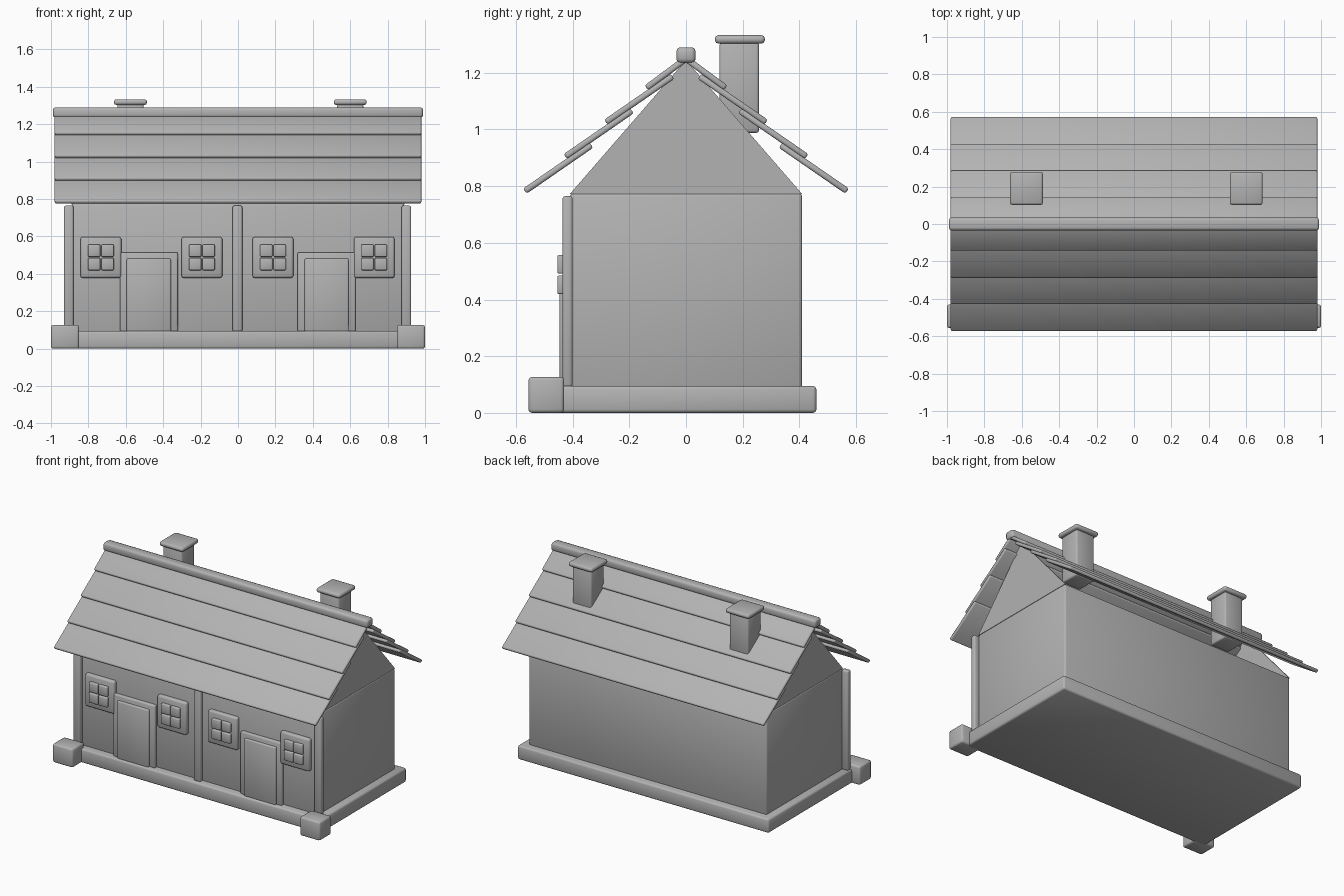
import bpy, bmesh, math
from mathutils import Matrix, Vector

cube = bpy.data.objects.get("Cube")
if cube:
    bpy.data.objects.remove(cube, do_unlink=True)

GREY = (0.45, 0.45, 0.45, 1)
mat = bpy.data.materials.new("plain grey")
mat.use_nodes = True
mat.diffuse_color = GREY
mat.node_tree.nodes["Principled BSDF"].inputs["Base Color"].default_value = GREY


def add_object(name, bm, smooth=False):
    bmesh.ops.recalc_face_normals(bm, faces=bm.faces[:])
    for f in bm.faces:
        f.smooth = smooth
    mesh = bpy.data.meshes.new(name)
    bm.to_mesh(mesh)
    bm.free()
    mesh.materials.append(mat)
    obj = bpy.data.objects.new(name, mesh)
    bpy.context.scene.collection.objects.link(obj)
    return obj


def box(name, x, y, z, bevel=0.01, tilt=0.0):
    """Rounded box given by its (min, max) along each axis, tilted about x."""
    centre = Vector([(a + b) / 2 for a, b in (x, y, z)])
    size = [b - a for a, b in (x, y, z)]
    bm = bmesh.new()
    bmesh.ops.create_cube(bm, size=1, matrix=Matrix.Diagonal((*size, 1)))
    bmesh.ops.bevel(bm, geom=bm.edges[:], offset=bevel, segments=2,
                    profile=0.5, affect='EDGES')
    bmesh.ops.transform(bm, verts=bm.verts[:],
                        matrix=Matrix.Translation(centre) @ Matrix.Rotation(tilt, 4, 'X'))
    return add_object(name, bm, smooth=True)


def around(c, width):
    return (c - width / 2, c + width / 2)


# Base, walls and front corner stones
box("base", (-0.94, 0.94), (-0.46, 0.46), (0, 0.095), 0.012)
box("walls", (-0.89, 0.89), (-0.41, 0.41), (0.085, 0.775), 0.012)
for side, x in (("right", -0.925), ("left", 0.925)):
    box(side + "_corner_stone", around(x, 0.15), (-0.556, -0.43), (0, 0.127), 0.012)

# Thin gable walls closing the attic ends
for side, x in (("right", -0.885), ("left", 0.885)):
    bm = bmesh.new()
    tri = [bm.verts.new((x - 0.004, y, z))
           for y, z in ((-0.41, 0.772), (0.41, 0.772), (0, 1.245))]
    face = bm.faces.new(tri)
    new = bmesh.ops.extrude_face_region(bm, geom=[face])["geom"]
    bmesh.ops.translate(bm, vec=(0.008, 0, 0),
                        verts=[v for v in new if isinstance(v, bmesh.types.BMVert)])
    add_object(side + "_gable", bm)

# Front posts
for side, x in (("right", -0.905), ("middle", -0.003), ("left", 0.9)):
    box(side + "_post", around(x, 0.052), (-0.436, -0.4), (0.09, 0.765), 0.01)

# Doors: surround with a raised leaf
for side, x in (("right", -0.477), ("left", 0.474)):
    box(side + "_door_surround", around(x, 0.31), (-0.432, -0.39), (0.09, 0.515), 0.008)
    box(side + "_door", around(x, 0.236), (-0.446, -0.39), (0.09, 0.482), 0.008)

# Windows: frame with four raised panes
WINDOW_Z = 0.488
for i, x in enumerate((-0.733, -0.193, 0.187, 0.728)):
    box(f"window_frame_{i}", around(x, 0.218), (-0.436, -0.39),
        around(WINDOW_Z, 0.22), 0.012)
    for sx in (-1, 1):
        for sz in (-1, 1):
            box(f"window_pane_{i}", around(x + sx * 0.036, 0.066), (-0.454, -0.42),
                around(WINDOW_Z + sz * 0.036, 0.066), 0.006)

# Overlapping roof boards, mirrored front to back
for row in range(4):
    low = Vector((-0.562 + 0.143 * row, 0.787 + 0.1215 * row))
    run = 0.222 if row < 3 else 0.122
    high = low + Vector((run, run * 0.69 if row < 3 else run * 0.74))
    mid = (low + high) / 2
    length = (high - low).length
    angle = math.atan2(high.y - low.y, high.x - low.x)
    for side, s in (("front", 1), ("back", -1)):
        box(f"{side}_roof_board_{row}", (-0.98, 0.98), around(s * mid.x, length + 0.016),
            around(mid.y, 0.022), 0.008, s * angle)

# Ridge beam
box("ridge_beam", (-0.99, 0.99), (-0.034, 0.034), (1.235, 1.29), 0.014)

# Chimneys on the back slope
for side, x in (("right", -0.575), ("left", 0.6)):
    box(side + "_chimney", around(x, 0.14), (0.118, 0.258), (0.988, 1.308), 0.01)
    box(side + "_chimney_cap", around(x, 0.176), (0.102, 0.278), (1.303, 1.333), 0.012)
